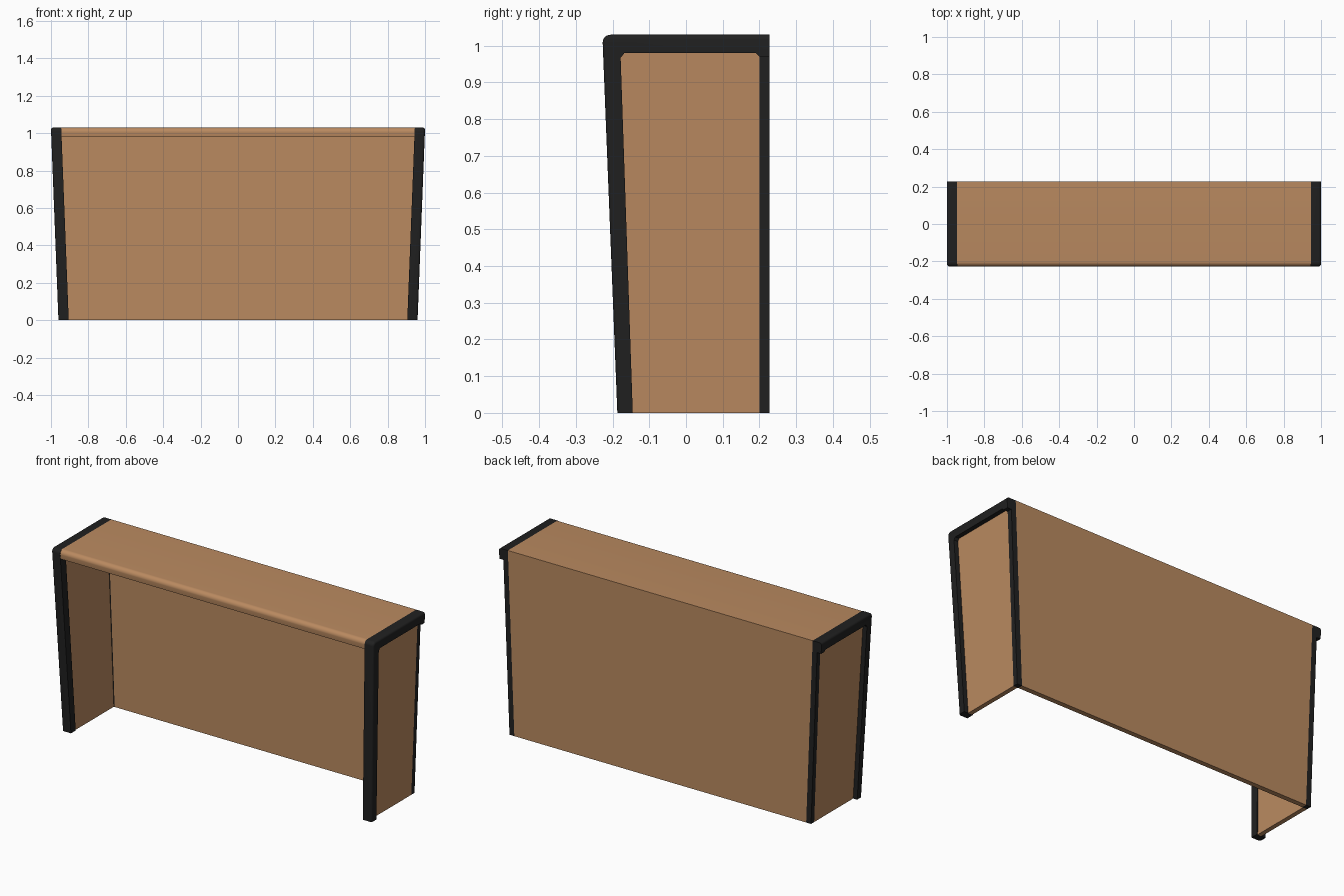
import bpy, bmesh, math

if "Cube" in bpy.data.objects:
    bpy.data.objects.remove(bpy.data.objects["Cube"])

H = 1.03          # total height
YB = 0.228        # back plane
LEAN = 0.039      # outward lean of the sides per unit of height


def material(name, rgb):
    m = bpy.data.materials.new(name)
    m.diffuse_color = (*rgb, 1)
    m.use_nodes = True
    m.node_tree.nodes["Principled BSDF"].inputs["Base Color"].default_value = m.diffuse_color
    return m


BROWN = material("tan wood", (0.491, 0.254, 0.117))
BLACK = material("black trim", (0.0145, 0.0145, 0.0145))


def arc(cy, cz, r, a0, a1, n=6):
    return [(cy + r * math.cos(math.radians(a0 + (a1 - a0) * i / n)),
             cz + r * math.sin(math.radians(a0 + (a1 - a0) * i / n))) for i in range(n + 1)]


def prism(name, profile, x0, x1, mat, lean0=LEAN, lean1=LEAN, mirror=True, bevel_upto=0):
    """Extrude a (y, z) profile along x; each end leans with height.
    The first bevel_upto edges of the x1 end are rounded."""
    bm = bmesh.new()
    a = [bm.verts.new((x0 + lean0 * z, y, z)) for y, z in profile]
    b = [bm.verts.new((x1 + lean1 * z, y, z)) for y, z in profile]
    n = len(profile)
    bm.faces.new(a)
    bm.faces.new(b)
    for i in range(n):
        j = (i + 1) % n
        bm.faces.new((a[i], a[j], b[j], b[i]))
    bmesh.ops.recalc_face_normals(bm, faces=bm.faces[:])
    if bevel_upto:
        edges = [bm.edges.get((b[i], b[i + 1])) for i in range(bevel_upto)]
        bmesh.ops.bevel(bm, geom=edges, offset=0.012, segments=3, profile=0.5, affect='EDGES')
    me = bpy.data.meshes.new(name)
    bm.to_mesh(me)
    bm.free()
    me.materials.append(mat)
    ob = bpy.data.objects.new(name, me)
    bpy.context.collection.objects.link(ob)
    if mirror:
        ob.modifiers.new("Mirror", 'MIRROR')
    bpy.context.view_layer.objects.active = ob
    for o in bpy.context.selected_objects:
        o.select_set(False)
    ob.select_set(True)
    bpy.ops.object.shade_smooth_by_angle(angle=math.radians(35))
    return ob


# Black side frame: leaning front leg and top bar in one piece
outer = [(-0.187, 0.0)] + arc(-0.206, H - 0.021, 0.021, 180, 90) + [(YB, H)]
inner = [(YB, 0.97), (0.2, 0.97), (0.19, 0.98), (-0.168, 0.98), (-0.178, 0.967), (-0.145, 0.0)]
prism("side_frame", outer + inner, 0.905, 0.96, BLACK, bevel_upto=len(outer) - 1)

# Slim black back legs
prism("back_leg", [(0.2, 0), (YB, 0), (YB, 0.97), (0.2, 0.97)], 0.905, 0.935, BLACK)

# Side panels between the legs
prism("side_panel", [(-0.146, 0), (0.2, 0), (0.2, 0.981), (-0.179, 0.981)], 0.91, 0.935, BROWN)

# Top board with rounded front edge
top = [(-0.222, 0.98)] + arc(-0.202, H - 0.024, 0.024, 180, 90, 8) + [(YB, H), (YB, 0.98)]
prism("top_board", top, -0.905, 0.905, BROWN, lean0=-LEAN, mirror=False)

# Back panel, full height
prism("back_panel", [(0.2, 0), (YB, 0), (YB, 0.98), (0.2, 0.98)], -0.905, 0.905, BROWN,
      lean0=-LEAN, mirror=False)
